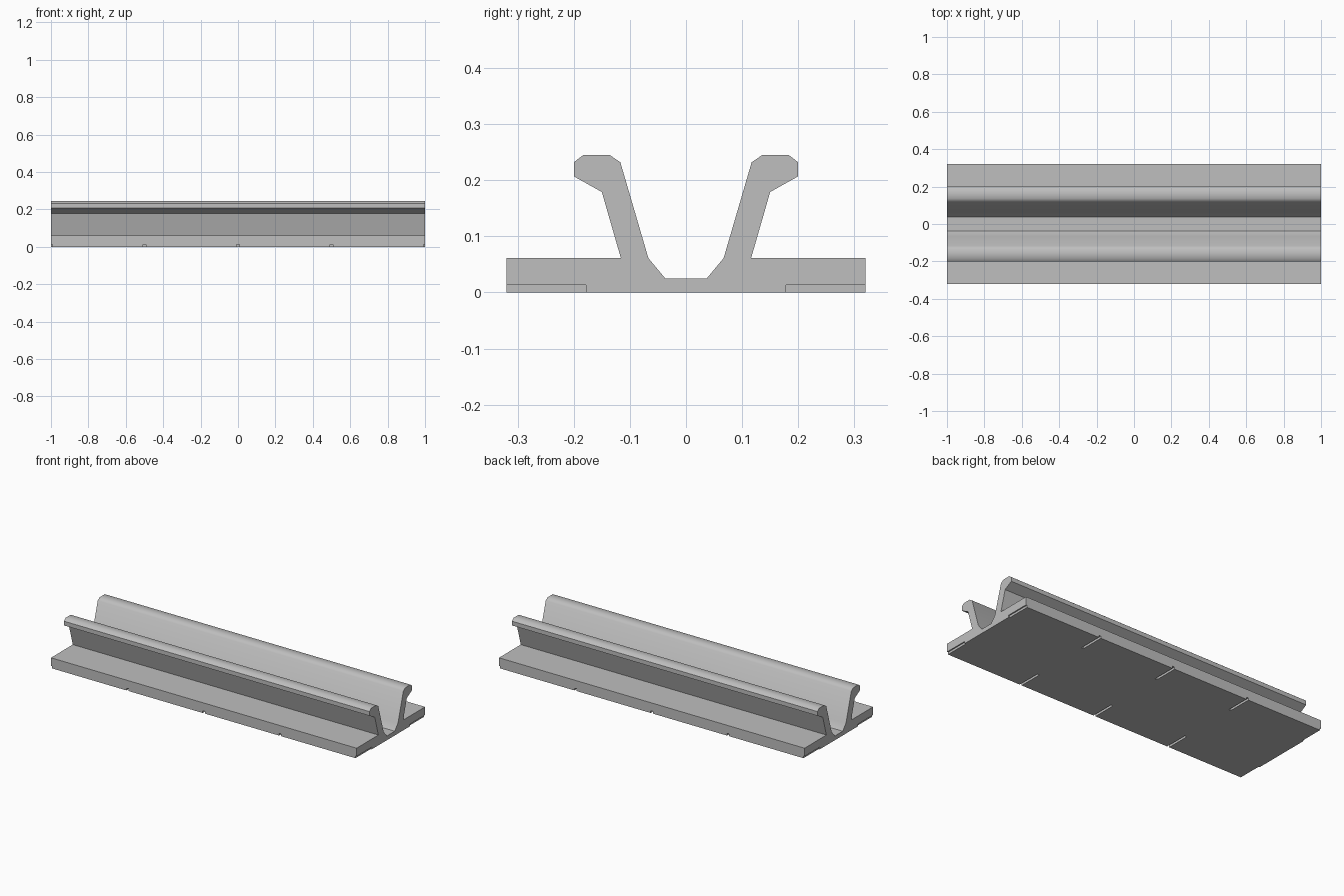
import bpy
import bmesh
import math

default = bpy.data.objects.get("Cube")
if default:
    bpy.data.objects.remove(default, do_unlink=True)

grey = bpy.data.materials.new("plain grey")
grey.use_nodes = True
COLOUR = (0.52, 0.52, 0.52, 1)
grey.diffuse_color = COLOUR
grey.node_tree.nodes["Principled BSDF"].inputs["Base Color"].default_value = COLOUR


def add_object(name, bm):
    bmesh.ops.recalc_face_normals(bm, faces=bm.faces)
    mesh = bpy.data.meshes.new(name)
    bm.to_mesh(mesh)
    bm.free()
    mesh.materials.append(grey)
    obj = bpy.data.objects.new(name, mesh)
    bpy.context.collection.objects.link(obj)
    return obj


# Rail: half cross-section (y, z), mirrored and extruded along x
half = [(0.32, 0), (0.32, 0.061), (0.116, 0.061), (0.15, 0.179), (0.2, 0.207),
        (0.2, 0.232), (0.183, 0.245), (0.136, 0.245), (0.117, 0.232),
        (0.067, 0.061), (0.037, 0.025)]
outline = half + [(-y, z) for y, z in reversed(half)]
bm = bmesh.new()
end = bm.faces.new([bm.verts.new((-1, y, z)) for y, z in outline])
new = bmesh.ops.extrude_face_region(bm, geom=[end])["geom"]
bmesh.ops.translate(bm, vec=(2, 0, 0),
                    verts=[v for v in new if isinstance(v, bmesh.types.BMVert)])
rail = add_object("channel_rail", bm)

# Slots under both flanges, cut at even spacing
bm = bmesh.new()
for i in range(5):
    for side in (-1, 1):
        box = bmesh.ops.create_cube(bm, size=1)["verts"]
        bmesh.ops.scale(bm, vec=(0.014, 0.2, 0.026), verts=box)
        bmesh.ops.translate(bm, vec=(-1 + 0.5 * i, side * 0.278, 0), verts=box)
cutter = add_object("slot_cutter", bm)
cutter.hide_render = True

bpy.context.view_layer.objects.active = rail
rail.select_set(True)
cut = rail.modifiers.new("slots", "BOOLEAN")
cut.operation = "DIFFERENCE"
cut.solver = "EXACT"
cut.object = cutter
bpy.ops.object.modifier_apply(modifier=cut.name)
bpy.data.objects.remove(cutter, do_unlink=True)

# Soft lip and trough, sharp elsewhere
bpy.ops.object.shade_smooth_by_angle(angle=math.radians(40))
